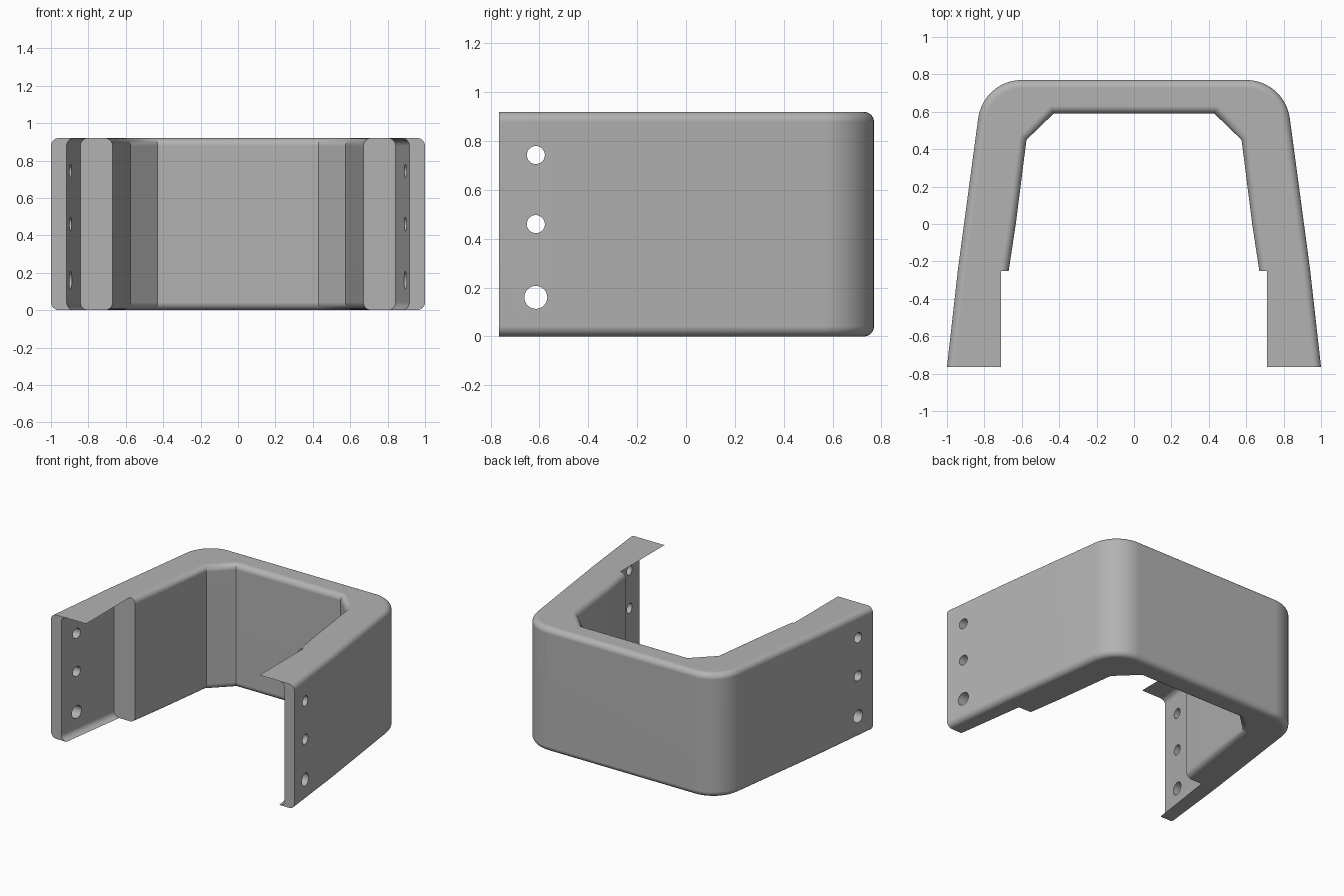
import bpy, bmesh, math

cube = bpy.data.objects.get("Cube")
if cube:
    bpy.data.objects.remove(cube, do_unlink=True)

HEIGHT = 0.92
FILLET = 0.042
STEPS = 8
FRONT, STEP_Y = -0.765, -0.25

grey = bpy.data.materials.new("plain_grey")
grey.use_nodes = True
colour = (0.45, 0.45, 0.45, 1)
grey.diffuse_color = colour
grey.node_tree.nodes["Principled BSDF"].inputs["Base Color"].default_value = colour


def make_object(name, bm):
    mesh = bpy.data.meshes.new(name)
    bm.to_mesh(mesh)
    bm.free()
    obj = bpy.data.objects.new(name, mesh)
    bpy.context.collection.objects.link(obj)
    mesh.materials.append(grey)
    return obj


# Half outline: x, y and the sideways drift of the wall inside the edge fillets
half = [
    (0.43, 0.59, 0.41, 1), (0.575, 0.45, 0.9, 0.47), (0.632, 0, 1, 0.1),
    (0.67, STEP_Y, 1, 0), (0.843, STEP_Y, -1, 0), (0.916, FRONT, -1, 0),
    (1, FRONT, -1, 0), (0.941, -0.24, -1, -0.12),
]
for i in range(13):
    a = math.radians(8 + 82 * i / 12)
    c, s = math.cos(a), math.sin(a)
    half.append((0.6 + 0.235 * c, 0.535 + 0.235 * s, -c, -s))
outline = half + [(-x, y, -dx, dy) for x, y, dx, dy in reversed(half)]

# Filleted layers: drift and height, from the bottom rim to the top rim
angles = [math.pi / 2 * i / STEPS for i in range(STEPS + 1)]
lower = [(FILLET * (1 - math.sin(a)), FILLET * (1 - math.cos(a))) for a in angles]
layers = lower + [(d, HEIGHT - z) for d, z in reversed(lower)]

# Main U-shaped body
bm = bmesh.new()
rings = [[bm.verts.new((x + dx * d, y + dy * d, z)) for x, y, dx, dy in outline]
         for d, z in layers]
n = len(outline)
for low, high in zip(rings, rings[1:]):
    for i in range(n):
        j = (i + 1) % n
        bm.faces.new((low[i], low[j], high[j], high[i]))
bm.faces.new(rings[0])
bm.faces.new(rings[-1])
bmesh.ops.recalc_face_normals(bm, faces=bm.faces)
body = make_object("bracket_body", bm)

# Bolt holes through both legs
for z, radius in ((0.16, 0.047), (0.46, 0.037), (0.743, 0.037)):
    bpy.ops.mesh.primitive_cylinder_add(vertices=32, radius=radius, depth=2.4,
                                        location=(0, -0.615, z),
                                        rotation=(0, math.pi / 2, 0))
    cutter = bpy.context.object
    cutter.name = "hole_cutter"
    cutter.hide_render = True
    cut = body.modifiers.new("bolt_hole", "BOOLEAN")
    cut.operation = "DIFFERENCE"
    cut.solver = "EXACT"
    cut.object = cutter
    bpy.ops.object.select_all(action="DESELECT")
    bpy.context.view_layer.objects.active = body
    body.select_set(True)
    bpy.ops.object.modifier_apply(modifier=cut.name)
    bpy.data.objects.remove(cutter, do_unlink=True)

bpy.ops.object.shade_smooth_by_angle(angle=math.radians(30))
weighted = body.modifiers.new("even_shading", "WEIGHTED_NORMAL")
weighted.keep_sharp = True

# Thin top flange over each leg pocket
for side, name in ((1, "left_top_flange"), (-1, "right_top_flange")):
    bm = bmesh.new()
    corners = [(0.712, FRONT), (0.916 - FILLET, FRONT),
               (0.843 - FILLET, STEP_Y), (0.712, STEP_Y)]
    face = bm.faces.new([bm.verts.new((side * x, y, HEIGHT)) for x, y in corners])
    face.normal_update()
    if face.normal.z < 0:
        face.normal_flip()
    make_object(name, bm)
